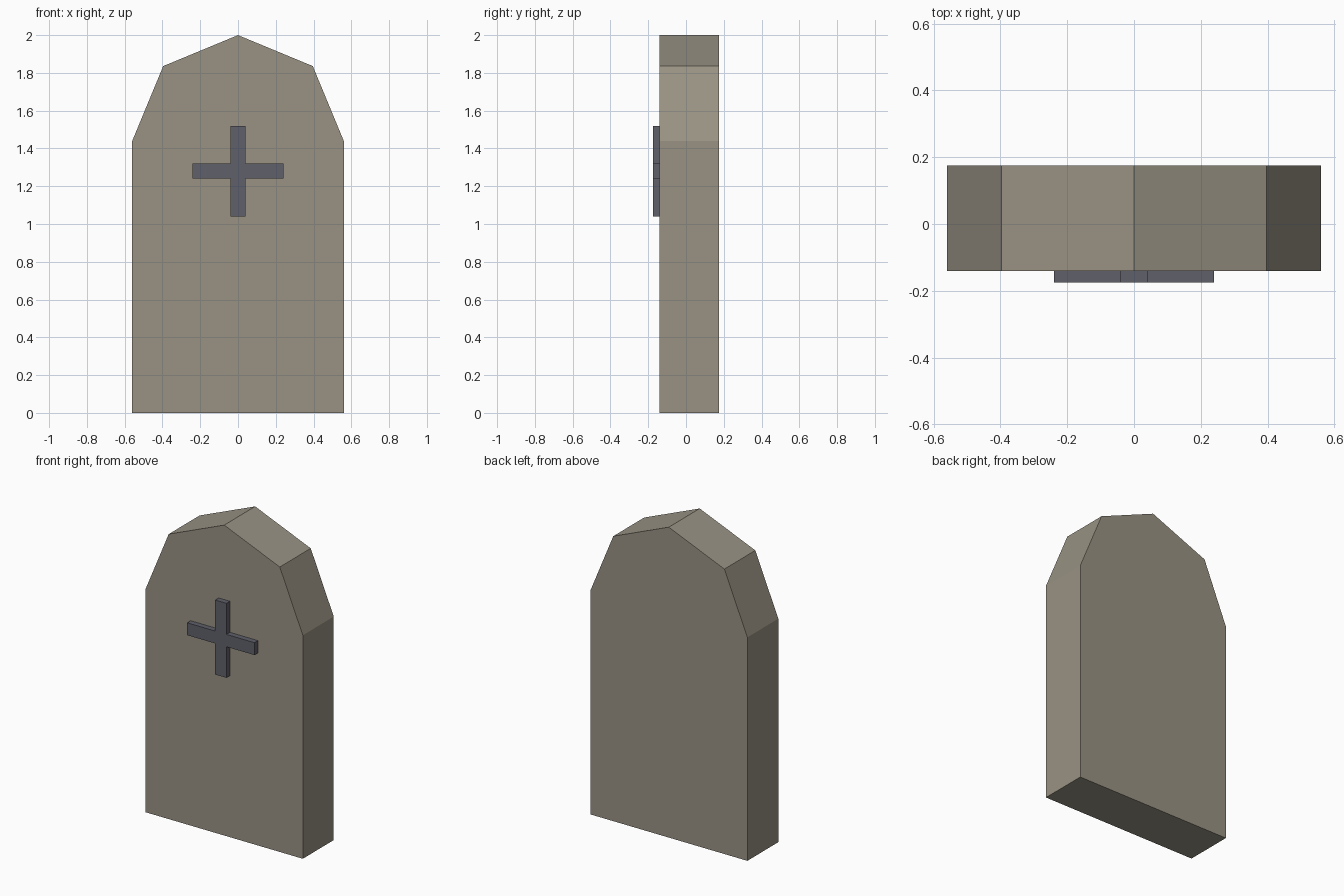
import bpy
import bmesh
from math import cos, sin, pi

cube = bpy.data.objects.get("Cube")
if cube:
    bpy.data.objects.remove(cube, do_unlink=True)


def make_material(name, color):
    mat = bpy.data.materials.new(name)
    mat.use_nodes = True
    mat.diffuse_color = color
    bsdf = next(n for n in mat.node_tree.nodes if n.type == "BSDF_PRINCIPLED")
    bsdf.inputs["Base Color"].default_value = color
    return mat


def extrude_profile(name, profile, front, back, mat):
    """Flat-faced solid: an (x, z) outline pushed from front to back along y."""
    bm = bmesh.new()
    face = bm.faces.new([bm.verts.new((x, front, z)) for x, z in profile])
    moved = bmesh.ops.extrude_face_region(bm, geom=[face], use_keep_orig=True)["geom"]
    for v in moved:
        if isinstance(v, bmesh.types.BMVert):
            v.co.y = back
    bmesh.ops.recalc_face_normals(bm, faces=bm.faces)
    mesh = bpy.data.meshes.new(name)
    bm.to_mesh(mesh)
    bm.free()
    mesh.materials.append(mat)
    obj = bpy.data.objects.new(name, mesh)
    bpy.context.collection.objects.link(obj)
    return obj


stone = make_material("warm grey stone", (0.32, 0.29, 0.23, 1))
slate = make_material("dark slate", (0.115, 0.115, 0.145, 1))

# Upright slab with a four-sided half-round top
radius, spring = 0.56, 1.44
arch = [(radius * cos(i * pi / 4), spring + radius * sin(i * pi / 4)) for i in range(5)]
extrude_profile("headstone_slab", [(-radius, 0), (radius, 0)] + arch, -0.14, 0.175, stone)

# Raised equal-armed cross: one arm's three corners, turned four times
half, reach, centre = 0.04, 0.24, 1.28
arm = [(reach, -half), (reach, half), (half, half)]
cross = []
for _ in range(4):
    cross += [(x, centre + z) for x, z in arm]
    arm = [(-z, x) for x, z in arm]
extrude_profile("raised_cross", cross, -0.175, -0.14, slate)
